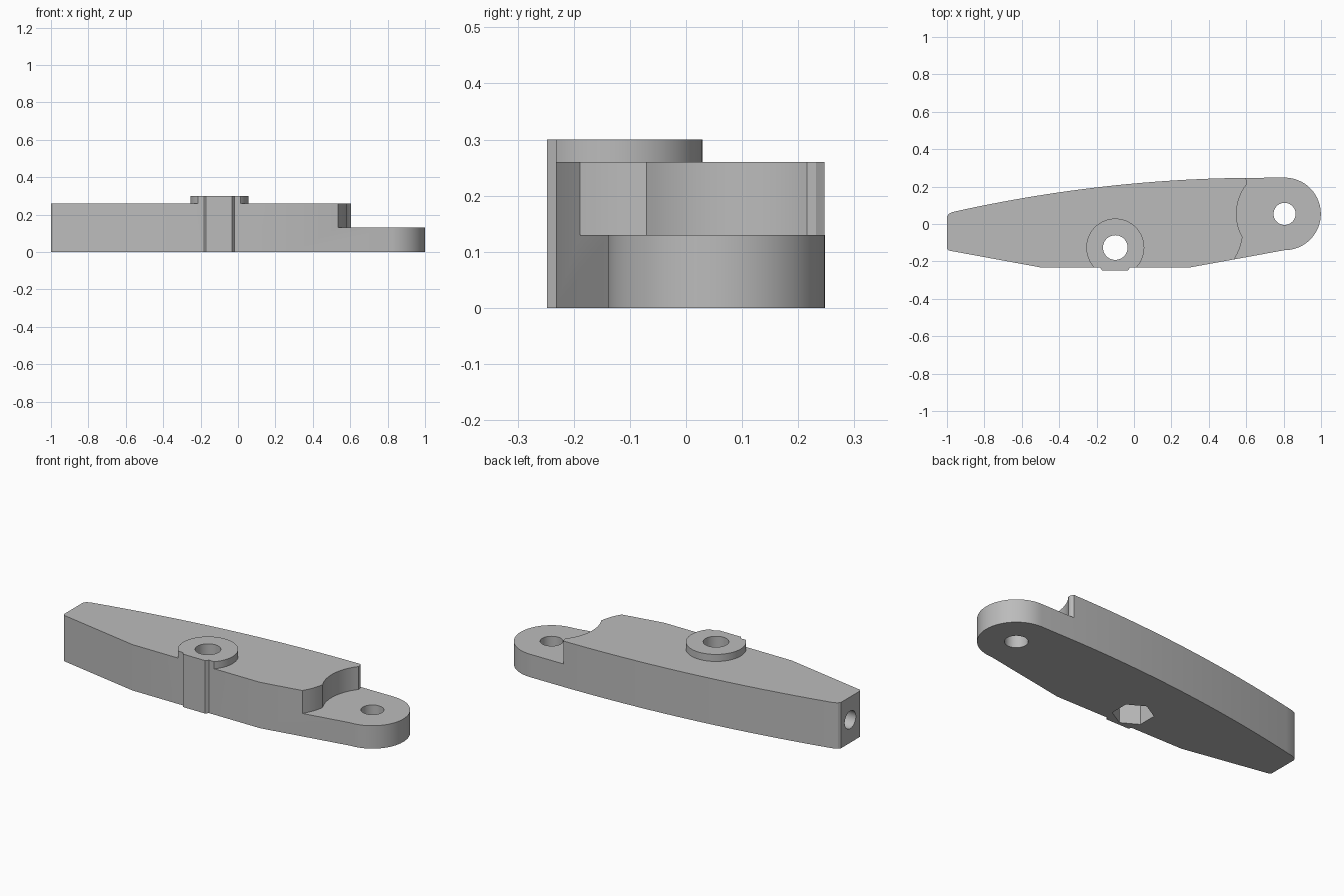
import bpy
import bmesh
from math import sin, cos, radians, pi
from mathutils import Matrix

cube = bpy.data.objects.get("Cube")
if cube:
    bpy.data.objects.remove(cube, do_unlink=True)

grey = bpy.data.materials.new("plain grey")
grey.use_nodes = True
grey.diffuse_color = (0.5, 0.5, 0.5, 1)
grey.node_tree.nodes["Principled BSDF"].inputs["Base Color"].default_value = (0.5, 0.5, 0.5, 1)

PIVOT = (0.805, 0.054)
BOSS = (-0.1, -0.126)
FRONT = -0.232


def arc(centre, r, start, end, n):
    """Points on an arc, angles in degrees."""
    angles = [radians(start + (end - start) * i / n) for i in range(n + 1)]
    return [(centre[0] + r * cos(a), centre[1] + r * sin(a)) for a in angles]


def finish(name, bm):
    bmesh.ops.recalc_face_normals(bm, faces=bm.faces)
    mesh = bpy.data.meshes.new(name)
    bm.to_mesh(mesh)
    bm.free()
    mesh.materials.append(grey)
    obj = bpy.data.objects.new(name, mesh)
    bpy.context.collection.objects.link(obj)
    return obj


def prism(name, points, z0, z1):
    """Extrude a flat outline from z0 up to z1."""
    bm = bmesh.new()
    face = bm.faces.new([bm.verts.new((x, y, z0)) for x, y in points])
    top = bmesh.ops.extrude_face_region(bm, geom=[face])["geom"]
    bmesh.ops.translate(bm, vec=(0, 0, z1 - z0),
                        verts=[v for v in top if isinstance(v, bmesh.types.BMVert)])
    return finish(name, bm)


def disc(name, centre, r, z0, z1, sides=48, turn=0):
    return prism(name, arc(centre, r, turn, turn + 360, sides)[:-1], z0, z1)


def combine(target, tool, operation):
    """Apply a boolean and discard the tool."""
    mod = target.modifiers.new(operation.title(), "BOOLEAN")
    mod.operation = operation
    mod.solver = "EXACT"
    mod.object = tool
    tool.hide_render = True
    bpy.context.view_layer.objects.active = target
    bpy.ops.object.modifier_apply(modifier=mod.name)
    bpy.data.objects.remove(tool, do_unlink=True)


# Arm outline: straight front, round pivot end, long bowed back
outline = [(-1, -0.132), (-0.99, -0.142), (-0.5, FRONT), (0.3, FRONT)]
outline += arc(PIVOT, 0.194, -90, 90, 32)
for i in range(33):
    x = 0.65 - 1.62 * i / 32
    outline.append((x, 0.247 - 0.068 * (0.67 - x) ** 2))
outline += [(-0.99, 0.054), (-1, 0.04)]
arm = prism("lever_arm", outline, 0, 0.26)

# Stepped recess over the pivot end
edge = [(0.582, 0.27), (0.597, 0.243), (0.604, 0.232)]
edge += arc(PIVOT, 0.257, 141, 209, 20)
edge += [(0.574, -0.1), (0.565, -0.13), (0.552, -0.16), (0.535, -0.19), (0.5, -0.25)]
edge += [(1.2, -0.25), (1.2, 0.27)]
combine(arm, prism("recess_cutter", edge, 0.13, 0.4), "DIFFERENCE")

# Raised boss, trimmed flush with the front wall
boss = disc("boss", BOSS, 0.155, 0.2, 0.30, 64)
trim = [(-0.5, -0.5), (0.5, -0.5), (0.5, FRONT), (-0.5, FRONT)]
combine(boss, prism("boss_trim", trim, 0.1, 0.4), "DIFFERENCE")
combine(arm, boss, "UNION")

# Chamfered front rib beside the nut pocket
rib = [(-0.182, FRONT), (-0.17, -0.248), (-0.032, -0.248), (-0.02, FRONT),
       (-0.02, -0.2), (-0.182, -0.2)]
combine(arm, prism("front_rib", rib, 0, 0.30), "UNION")

# Pivot hole, boss hole and hexagonal nut pocket
combine(arm, disc("pivot_hole", PIVOT, 0.059, -0.1, 0.4), "DIFFERENCE")
combine(arm, disc("boss_hole", BOSS, 0.066, -0.1, 0.4), "DIFFERENCE")
combine(arm, disc("nut_pocket", BOSS, 0.105, -0.1, 0.17, 6, 30), "DIFFERENCE")

# Blind rod hole in the narrow end
bm = bmesh.new()
bmesh.ops.create_cone(bm, cap_ends=True, segments=32, radius1=0.05, radius2=0.05, depth=0.8,
                      matrix=Matrix.Translation((-1, -0.043, 0.13)) @ Matrix.Rotation(pi / 2, 4, "Y"))
combine(arm, finish("rod_hole", bm), "DIFFERENCE")

# Smooth curved walls, sharp edges kept
bpy.ops.object.select_all(action="DESELECT")
arm.select_set(True)
bpy.context.view_layer.objects.active = arm
bpy.ops.object.shade_smooth_by_angle(angle=radians(25))
